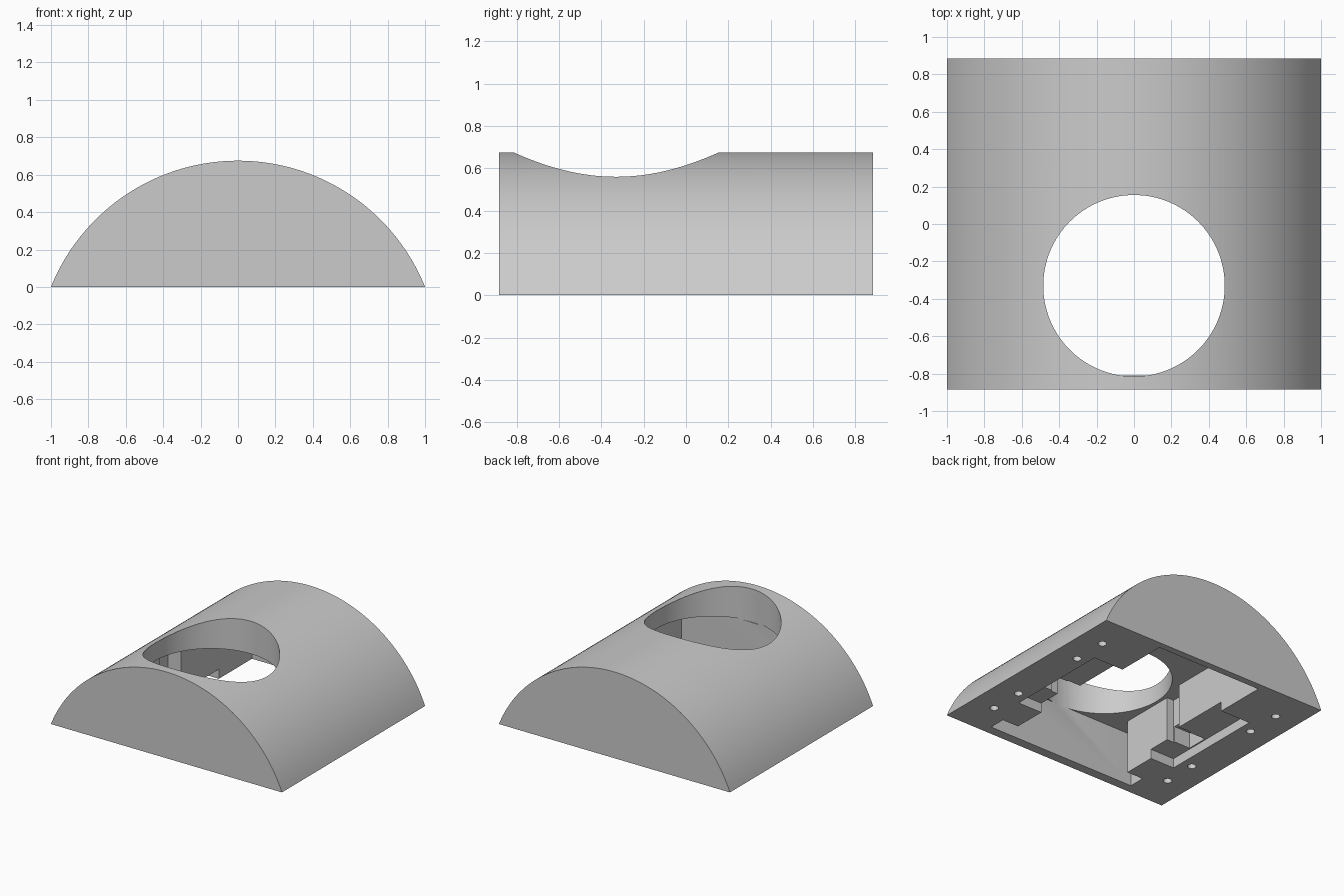
import bpy, bmesh, math

if "Cube" in bpy.data.objects:
    bpy.data.objects.remove(bpy.data.objects["Cube"], do_unlink=True)

grey = bpy.data.materials.new("light_grey")
grey.use_nodes = True
colour = (0.6, 0.6, 0.6, 1)
grey.diffuse_color = colour
grey.node_tree.nodes["Principled BSDF"].inputs["Base Color"].default_value = colour


def prism(name, outline, axis, start, end):
    """Extrude a 2D outline along y or z."""
    bm = bmesh.new()
    if axis == "z":
        ring = [bm.verts.new((a, b, start)) for a, b in outline]
        move = (0, 0, end - start)
    else:
        ring = [bm.verts.new((a, start, b)) for a, b in outline]
        move = (0, end - start, 0)
    face = bm.faces.new(ring)
    out = bmesh.ops.extrude_face_region(bm, geom=[face])
    verts = [v for v in out["geom"] if isinstance(v, bmesh.types.BMVert)]
    bmesh.ops.translate(bm, verts=verts, vec=move)
    bmesh.ops.recalc_face_normals(bm, faces=bm.faces)
    mesh = bpy.data.meshes.new(name)
    bm.to_mesh(mesh)
    bm.free()
    obj = bpy.data.objects.new(name, mesh)
    bpy.context.collection.objects.link(obj)
    mesh.materials.append(grey)
    return obj


def circle(x, y, r, n):
    return [(x + r * math.cos(2 * math.pi * i / n),
             y + r * math.sin(2 * math.pi * i / n)) for i in range(n)]


def box(x, y0, y1):
    return [(-x, y0), (x, y0), (x, y1), (-x, y1)]


# Arched body: a circular segment extruded front to back
width, height, depth = 1.0, 0.675, 0.885
radius = (width ** 2 + height ** 2) / (2 * height)
half_angle = math.asin(width / radius)
steps = 72
arch = []
for i in range(steps + 1):
    a = half_angle * (1 - 2 * i / steps)
    arch.append((radius * math.sin(a), radius * math.cos(a) + height - radius))
body = prism("arched_body", arch, "y", -depth, depth)

# Deep pocket underneath, half outline mirrored across the middle
half = [(0.65, -0.81), (0.65, -0.68), (0.51, -0.68), (0.51, -0.24), (0.57, -0.24),
        (0.57, -0.05), (0.46, -0.05), (0.46, 0.83)]
pocket = half + [(-x, y) for x, y in reversed(half)]
below = -0.1
cutters = [
    prism("pocket_cutter", pocket, "z", below, 0.42),
    prism("ledge_cutter", box(0.72, -0.42, 0.42), "z", below, 0.075),
    prism("side_notch_cutter", box(0.71, -0.23, -0.06), "z", below, 0.2),
    prism("round_opening_cutter", circle(0, -0.33, 0.485, 128), "z", 0.415, 1),
]

# Screw holes along both sides
for side in (-1, 1):
    for y in (-0.59, -0.32, 0.33, 0.61):
        cutters.append(prism("screw_hole_cutter", circle(side * 0.807, y, 0.031, 24),
                             "z", below, 0.15))

for cutter in cutters:
    cutter.hide_render = True
    cut = body.modifiers.new(cutter.name, "BOOLEAN")
    cut.operation = "DIFFERENCE"
    cut.solver = "EXACT"
    cut.object = cutter

# Apply the cuts and remove the helpers
bpy.ops.object.select_all(action="DESELECT")
body.select_set(True)
bpy.context.view_layer.objects.active = body
for name in [m.name for m in body.modifiers]:
    bpy.ops.object.modifier_apply(modifier=name)
for cutter in cutters:
    bpy.data.objects.remove(cutter, do_unlink=True)
bpy.ops.object.shade_smooth_by_angle(angle=math.radians(30))
